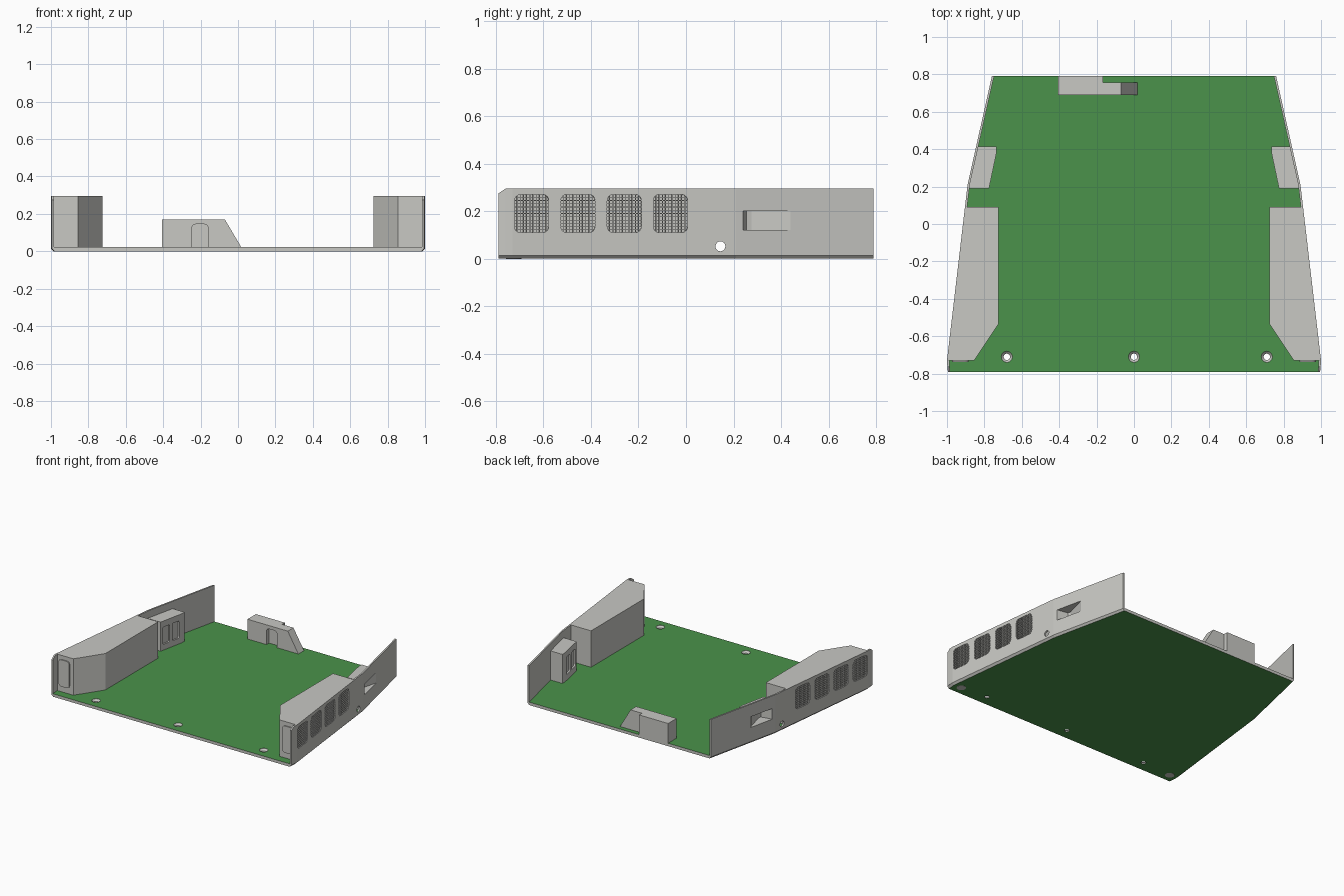
import bpy, bmesh, math
from mathutils import Vector, Matrix

if "Cube" in bpy.data.objects:
    bpy.data.objects.remove(bpy.data.objects["Cube"])


def material(name, rgb):
    m = bpy.data.materials.new(name)
    m.diffuse_color = (*rgb, 1)
    m.use_nodes = True
    m.node_tree.nodes["Principled BSDF"].inputs["Base Color"].default_value = m.diffuse_color
    return m


GREY = material("warm grey", (0.58, 0.58, 0.55))
GREEN = material("board green", (0.07, 0.29, 0.07))


def finish(name, bm, mat=GREY):
    bmesh.ops.recalc_face_normals(bm, faces=bm.faces)
    me = bpy.data.meshes.new(name)
    bm.to_mesh(me)
    bm.free()
    ob = bpy.data.objects.new(name, me)
    bpy.context.collection.objects.link(ob)
    me.materials.append(mat)
    return ob


def loft(name, rings):
    """Closed solid through rings with equal point counts."""
    bm = bmesh.new()
    rows = [[bm.verts.new(p) for p in r] for r in rings]
    n = len(rows[0])
    for a, b in zip(rows, rows[1:]):
        for i in range(n):
            bm.faces.new((a[i], a[(i + 1) % n], b[(i + 1) % n], b[i]))
    bm.faces.new(rows[0])
    bm.faces.new(rows[-1])
    return finish(name, bm)


def prism(name, pts, z0, z1):
    return loft(name, [[(x, y, z) for x, y in pts] for z in (z0, z1)])


def round_rect(w, h, r, steps=4):
    pts = []
    for k, (sx, sy) in enumerate(((1, 1), (-1, 1), (-1, -1), (1, -1))):
        for i in range(steps + 1):
            a = math.pi / 2 * (k + i / steps)
            pts.append((sx * (w / 2 - r) + r * math.cos(a), sy * (h / 2 - r) + r * math.sin(a)))
    return pts


def frame(centre, along, out):
    """Local x runs along, local y is up, local z points out."""
    a, o = Vector(along).normalized(), Vector(out).normalized()
    m = Matrix((a, Vector((0, 0, 1)), o)).transposed().to_4x4()
    m.translation = centre
    return m


def plate(name, m, w, h, r, d0, d1):
    return loft(name, [[m @ Vector((x, y, d)) for x, y in round_rect(w, h, r)] for d in (d0, d1)])


def cut(ob, cutters):
    for c in cutters:
        c.hide_render = True
        c.hide_viewport = False
        mod = ob.modifiers.new("cut", 'BOOLEAN')
        mod.operation = 'DIFFERENCE'
        mod.solver = 'EXACT'
        mod.object = c
        bpy.context.view_layer.objects.active = ob
        bpy.ops.object.modifier_apply(modifier=mod.name)


def mirror(ob):
    mod = ob.modifiers.new("mirror", 'MIRROR')
    mod.use_mirror_merge = False


helpers = []

# Floor board, bevelled underneath, with three countersunk screw holes
side = [(0.995, -0.79), (1.0, -0.73), (0.89, 0.21), (0.76, 0.79)]
outline = side + [(-x, y) for x, y in reversed(side)]
floor = loft("floor_board", [[(x * k, y, z) for x, y in outline]
                             for k, z in ((0.985, 0), (1, 0.014), (1, 0.022))])
for x in (-0.68, 0, 0.71):
    rings = [[(x + r * math.cos(t * math.tau / 20), -0.71 + r * math.sin(t * math.tau / 20), z)
              for t in range(20)] for r, z in ((0.017, -0.02), (0.017, 0.008), (0.03, 0.021), (0.03, 0.04))]
    helpers.append(loft("screw_hole_cutter", rings))
cut(floor, helpers)
floor.data.materials.clear()
floor.data.materials.append(GREY)
floor.data.materials.append(GREEN)
for p in floor.data.polygons:
    p.material_index = 1 if abs(p.normal.z) > 0.95 else 0

# Side walls, kinked in plan, with a clipped front top corner
T = 0.012
stations = [(0.995, -0.79, 0.275), (0.998, -0.76, 0.295), (1.0, -0.73, 0.295),
            (0.89, 0.21, 0.295), (0.76, 0.79, 0.295)]
wall = loft("side_wall", [[(x, y, 0.015), (x, y, z), (x - T, y, z), (x - T, y, 0.015)]
                          for x, y, z in stations])


def wall_x(y):
    if y < 0.21:
        return 1.0 - 0.11 * (y + 0.73) / 0.94
    return 0.89 - 0.13 * (y - 0.21) / 0.58


# Grilles: four perforated panels set into each wall
wall_dir, wall_out = (-0.11, 0.94, 0), (0.94, 0.11, 0)
wall_cutters = []
for y in (-0.65, -0.455, -0.26, -0.065):
    m = frame((wall_x(y), y, 0.19), wall_dir, wall_out)
    wall_cutters.append(plate("grille_cutter", m, 0.145, 0.16, 0.025, -0.03, 0.03))
    bm = bmesh.new()
    bmesh.ops.create_grid(bm, x_segments=11, y_segments=12, size=0.5,
                          matrix=m @ Matrix.Translation((0, 0, -0.001)) @ Matrix.Diagonal((0.15, 0.165, 1, 1)))
    holes = list(bm.faces)
    bmesh.ops.inset_individual(bm, faces=holes, thickness=0.0018)
    bmesh.ops.delete(bm, geom=holes, context='FACES')
    grille = finish("grille", bm)
    if grille.data.polygons[0].normal.x < 0:
        grille.data.flip_normals()
    sol = grille.modifiers.new("thickness", 'SOLIDIFY')
    sol.thickness = 0.009
    sol.offset = -1
    mirror(grille)

# Round wall hole and the wedge-shaped scoop
m = frame((wall_x(0.145), 0.145, 0.052), (0, 1, 0), (1, 0, 0))
wall_cutters.append(plate("wall_hole_cutter", m, 0.042, 0.042, 0.0209, -0.05, 0.05))
scoop = prism("scoop_cutter", [(0.91, 0.235), (0.80, 0.255), (0.795, 0.275), (wall_x(0.44), 0.44),
                               (0.90, 0.45)], 0.12, 0.20)
cut(wall, wall_cutters + [scoop])
mirror(wall)

# Large corner housings with a proud front panel
inner = T - 0.002
housing = prism("corner_housing", [(wall_x(-0.73) - inner, -0.73), (0.855, -0.73), (0.725, -0.535),
                                   (0.725, 0.09), (wall_x(0.09) - inner, 0.09)], 0.018, 0.295)
mirror(housing)
panel = plate("front_panel", frame((0.928, -0.73, 0.165), (1, 0, 0), (0, -1, 0)),
              0.088, 0.20, 0.02, -0.005, 0.008)
mirror(panel)

# Small scoop boxes with two recessed windows on the inner face
box = prism("scoop_box", [(wall_x(0.19) - inner, 0.19), (0.775, 0.19), (0.735, 0.38), (0.735, 0.415),
                          (wall_x(0.415) - inner, 0.415), (wall_x(0.21) - inner, 0.21)], 0.018, 0.24)
windows = []
for t in (0.27, 0.73):
    m = frame((0.775 - 0.04 * t, 0.19 + 0.19 * t, 0.13), (-0.04, 0.19, 0), (-0.19, -0.04, 0))
    windows.append(plate("window_cutter", m, 0.065, 0.13, 0.012, -0.012, 0.02))
cut(box, windows + [scoop])
mirror(box)

# Rear bracket: sloped in front, stepped behind, with an arched recess
def xz_solid(name, pts, y0, y1):
    return loft(name, [[(x, y, z) for x, z in pts] for y in (y0, y1)])


bracket = xz_solid("rear_bracket", [(-0.405, 0.018), (-0.405, 0.17), (-0.07, 0.17), (0.02, 0.018)], 0.69, 0.757)
arch = plate("arch_cutter", frame((-0.203, 0.69, 0.07), (1, 0, 0), (0, -1, 0)), 0.086, 0.15, 0.02, -0.03, 0.03)
cut(bracket, [arch])
xz_solid("rear_block", [(-0.405, 0.018), (-0.405, 0.17), (-0.165, 0.17), (-0.165, 0.018)], 0.755, 0.79)

# Round pads under the front corners
pad = prism("foot_pad", [(0.925 + 0.032 * math.cos(i * math.tau / 20), -0.725 + 0.032 * math.sin(i * math.tau / 20))
                         for i in range(20)], 0.0, 0.004)
for v in pad.data.vertices:
    v.co.z -= 0.001
mirror(pad)

# Remove the cutters once they have been applied
for ob in helpers + wall_cutters + windows + [scoop, arch]:
    bpy.data.objects.remove(ob, do_unlink=True)
